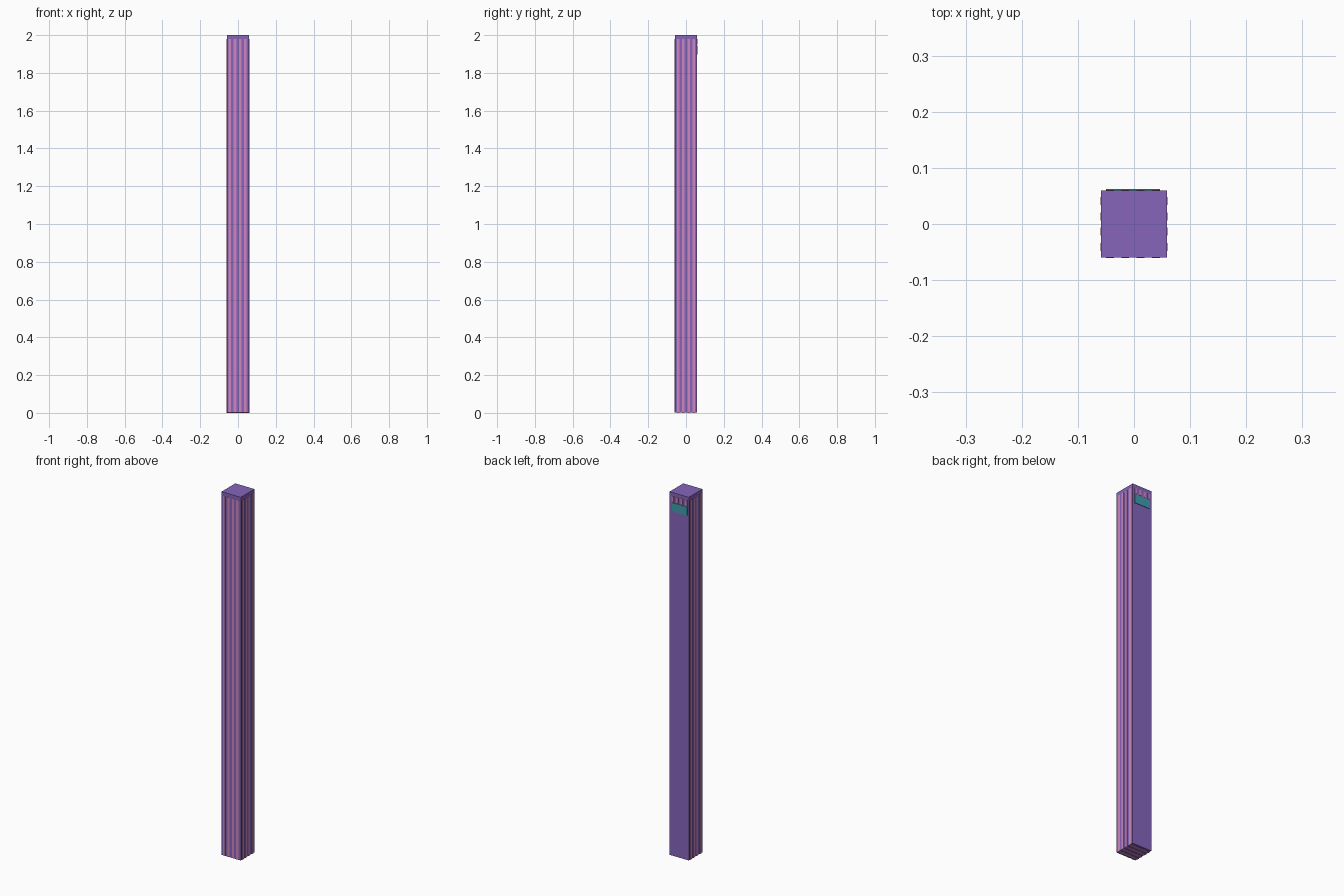
import bpy

if "Cube" in bpy.data.objects:
    bpy.data.objects.remove(bpy.data.objects["Cube"])


def material(name, color):
    m = bpy.data.materials.new(name)
    m.diffuse_color = (*color, 1)
    m.use_nodes = True
    m.node_tree.nodes["Principled BSDF"].inputs["Base Color"].default_value = m.diffuse_color
    return m


purple = material("purple", (0.24, 0.13, 0.50))
pink = material("pink", (0.62, 0.24, 0.52))
teal = material("teal", (0.05, 0.33, 0.42))


def box(name, lo, hi, mat):
    bpy.ops.mesh.primitive_cube_add(size=1, location=[(a + b) / 2 for a, b in zip(lo, hi)])
    ob = bpy.context.object
    ob.name = name
    ob.scale = [b - a for a, b in zip(lo, hi)]
    bpy.ops.object.transform_apply(location=False, rotation=False, scale=True)
    ob.data.materials.append(mat)
    return ob


# Main tower
box("tower_body", (-0.0585, -0.0595, 0.001), (0.0585, 0.0595, 2), purple)

HALF = 0.007      # half width of a window band
TOP = 1.98        # top of the window bands

for i in range(4):
    c = (i - 1.5) * 0.0273
    x = c - 0.002
    # Window bands on the front
    box(f"front_window_band_{i + 1}", (x - HALF, -0.061, 0.001), (x + HALF, -0.05, TOP), pink)
    # Window bands running through to both sides and the underside
    box(f"side_window_band_{i + 1}", (-0.06, c - HALF, 0), (0.06, c + HALF, TOP), pink)
    # Short windows at the top of the back
    box(f"back_window_{i + 1}", (x - HALF, 0.05, 1.95), (x + HALF, 0.061, TOP), pink)

# Panel below the back windows
box("back_panel", (-0.05, 0.05, 1.897), (0.046, 0.062, 1.945), teal)
